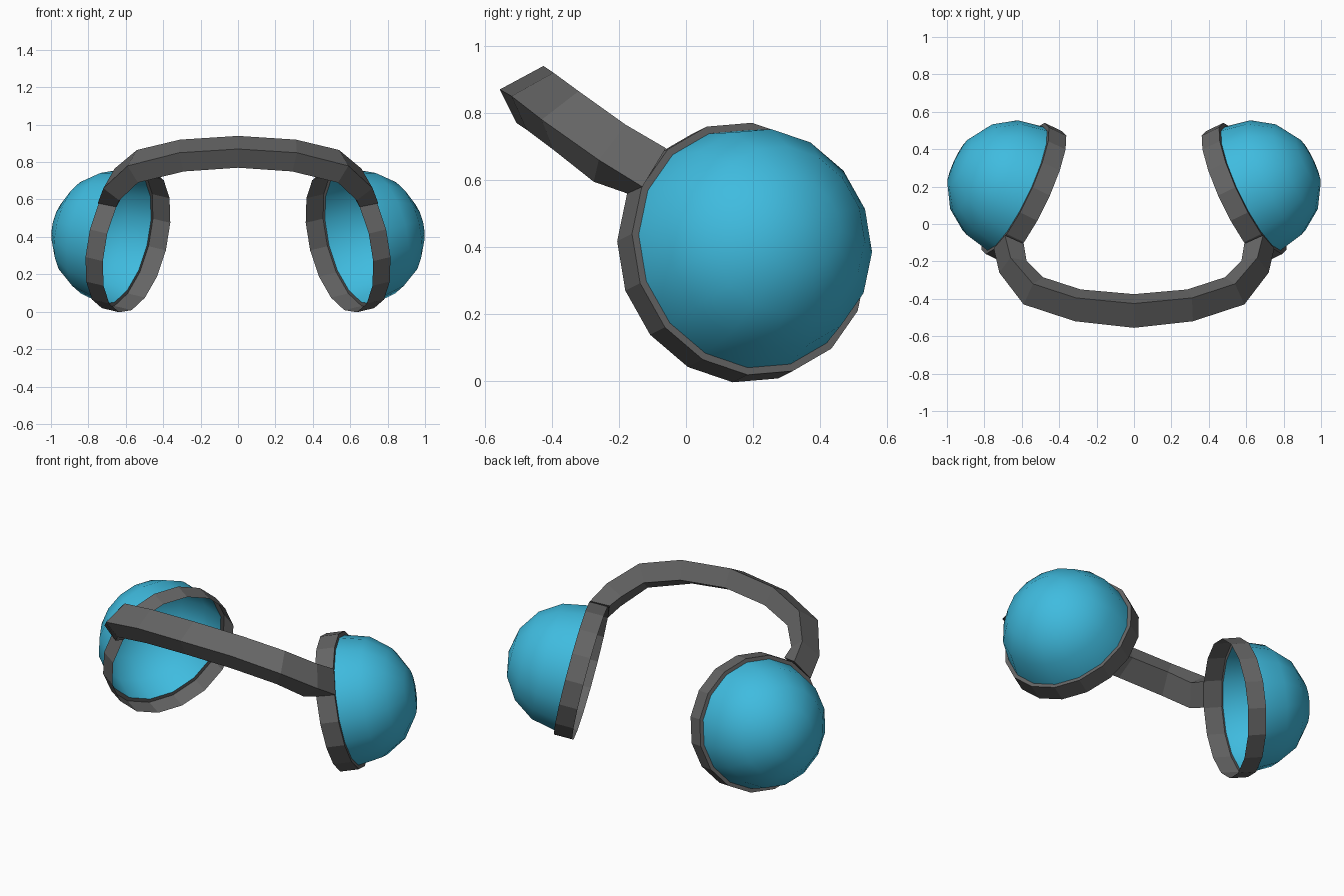
import bpy, bmesh
from math import sin, cos, radians, tau, pi
from mathutils import Vector

if "Cube" in bpy.data.objects:
    bpy.data.objects.remove(bpy.data.objects["Cube"])

SIDES = 16
CENTRE = Vector((0.635, 0.19, 0.395))          # middle of the right cup opening
AXIS = Vector((0.88, 0.42, 0.21)).normalized()  # outward direction of the cup
SIDE = Vector((-AXIS.y, AXIS.x, 0)).normalized()
DOWN = (AXIS * AXIS.z - Vector((0, 0, 1))).normalized()


def material(name, colour):
    mat = bpy.data.materials.new(name)
    mat.diffuse_color = colour
    mat.use_nodes = True
    mat.node_tree.nodes["Principled BSDF"].inputs["Base Color"].default_value = mat.diffuse_color
    return mat


def loft(name, loops, mat, smooth=False, cap_end=False, tip=None):
    """Skin closed loops of points, then mirror the part to the left side."""
    bm = bmesh.new()
    rows = [[bm.verts.new(p) for p in loop] for loop in loops]
    n = len(rows[0])
    for a, b in zip(rows, rows[1:]):
        for i in range(n):
            j = (i + 1) % n
            bm.faces.new((a[i], a[j], b[j], b[i]))
    if cap_end:
        bm.faces.new(rows[-1])
    if tip is not None:
        top = bm.verts.new(tip)
        for i in range(n):
            bm.faces.new((rows[-1][i], rows[-1][(i + 1) % n], top))
    bmesh.ops.recalc_face_normals(bm, faces=bm.faces)
    for f in bm.faces:
        f.smooth = smooth
    mesh = bpy.data.meshes.new(name)
    bm.to_mesh(mesh)
    bm.free()
    mesh.materials.append(mat)
    obj = bpy.data.objects.new(name, mesh)
    bpy.context.collection.objects.link(obj)
    mirror = obj.modifiers.new("mirror", 'MIRROR')
    mirror.use_axis[0] = True
    return obj


def circle(radius, offset):
    pts = []
    for i in range(SIDES):
        t = radians(-6.8) + tau * i / SIDES
        pts.append(CENTRE + AXIS * offset + radius * (cos(t) * DOWN + sin(t) * SIDE))
    return pts


blue = material("cup_blue", (0.05, 0.50, 0.74, 1))
dark = material("dark_grey", (0.13, 0.13, 0.13, 1))

# Hollow dome of each ear cup
R = 0.365
dome = [circle(R * cos(pi / 8 * k), R * sin(pi / 8 * k)) for k in range(4)]
loft("ear_cup", dome, blue, smooth=True, tip=CENTRE + AXIS * R)

# Thin rim around each opening: narrow step, then a short open cylinder
loft("cup_rim", [circle(R, 0), circle(0.387, 0), circle(0.387, -0.105)], dark)

# Headband: twisting rectangular section given by three corners per station
stations = [
    ((0, -0.425, 0.94), (0, -0.555, 0.87), (0, -0.375, 0.84)),
    ((0.31, -0.395, 0.92), (0.315, -0.52, 0.85), (0.285, -0.35, 0.82)),
    ((0.54, -0.32, 0.865), (0.59, -0.43, 0.78), (0.485, -0.285, 0.775)),
    ((0.66, -0.18, 0.765), (0.72, -0.26, 0.66), (0.575, -0.195, 0.70)),
    ((0.69, -0.06, 0.695), (0.75, -0.13, 0.58), (0.59, -0.105, 0.675)),
]
sections = []
for a, b, d in stations:
    a, b, d = Vector(a), Vector(b), Vector(d)
    sections.append([a, b, b + d - a, d])
loft("headband", sections, dark, cap_end=True)
